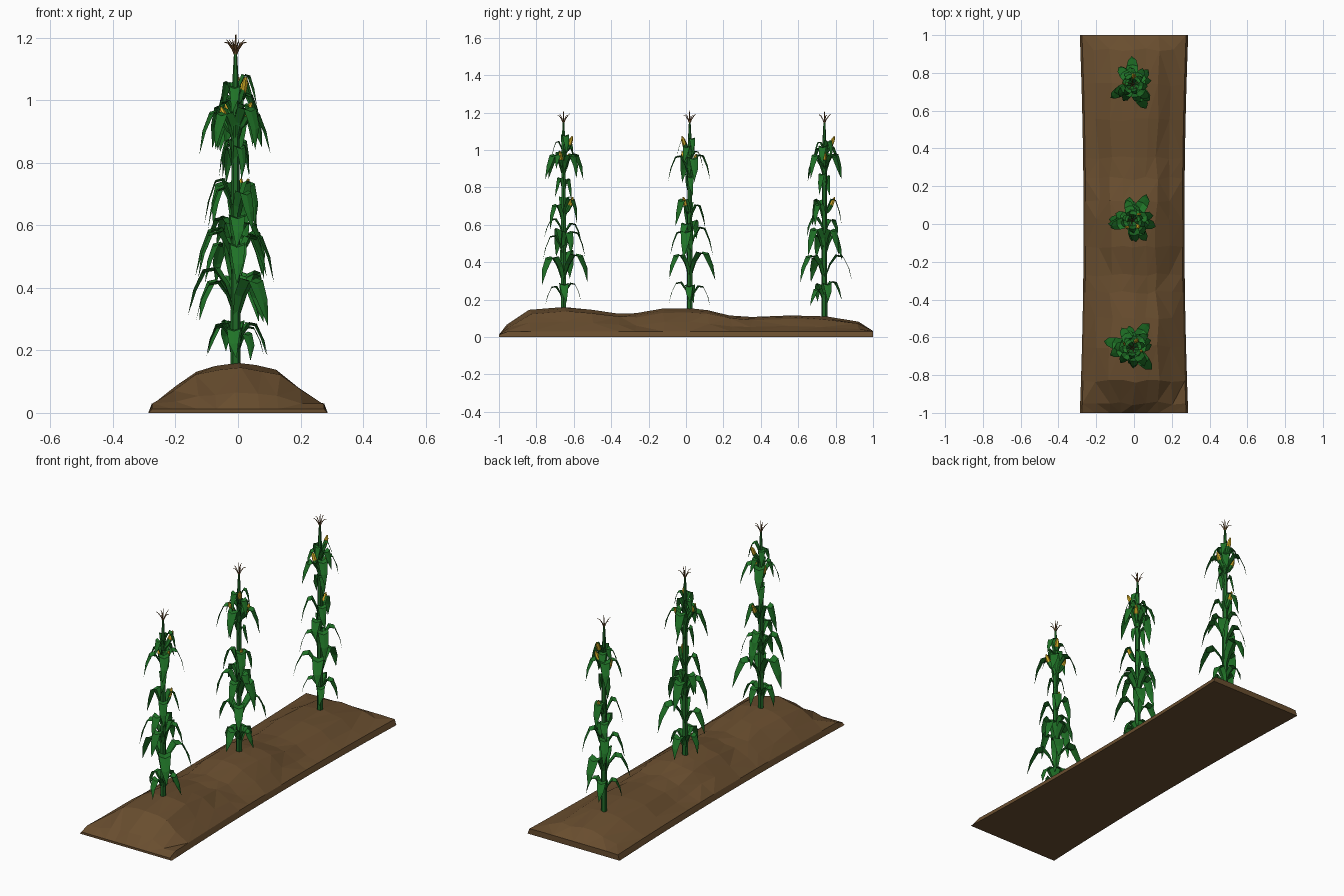
import bpy, bmesh, math, random
from mathutils import Vector, Matrix

if "Cube" in bpy.data.objects:
    bpy.data.objects.remove(bpy.data.objects["Cube"])

random.seed(4)


def material(name, rgb):
    m = bpy.data.materials.new(name)
    m.diffuse_color = (*rgb, 1)
    m.use_nodes = True
    m.node_tree.nodes["Principled BSDF"].inputs["Base Color"].default_value = m.diffuse_color
    return m


SOIL = material("soil", (0.14, 0.075, 0.028))
GREEN = material("leaf_green", (0.014, 0.17, 0.02))
STEM = material("stalk_green", (0.014, 0.14, 0.02))
YELLOW = material("corn_yellow", (0.62, 0.4, 0.02))
TASSEL = material("tassel_brown", (0.24, 0.12, 0.04))


def finish(bm, name, mat):
    me = bpy.data.meshes.new(name)
    bm.to_mesh(me)
    bm.free()
    me.materials.append(mat)
    ob = bpy.data.objects.new(name, me)
    bpy.context.collection.objects.link(ob)
    return ob


def tube(bm, path, radii, sides=6):
    """Loft polygon rings along a path, with capped ends."""
    rings = []
    for i, (p, r) in enumerate(zip(path, radii)):
        d = path[min(i + 1, len(path) - 1)] - path[max(i - 1, 0)]
        q = d.to_track_quat('Z', 'Y')
        rings.append([bm.verts.new(p + q @ Vector((r * math.cos(a), r * math.sin(a), 0)))
                      for a in [math.tau * k / sides for k in range(sides)]])
    for a, b in zip(rings, rings[1:]):
        for k in range(sides):
            bm.faces.new((a[k], a[(k + 1) % sides], b[(k + 1) % sides], b[k]))
    bm.faces.new(rings[0][::-1])
    bm.faces.new(rings[-1])


def leaf(bm, base, az, size, lift, reach):
    """Arched leaf folded along its midrib: out, up, then drooping."""
    # reach, height, half width
    arc = [(0.006, 0.0, .012), (.025, .05, .022), (.053, .088, .028),
           (.082, .083, .026), (.106, .035, .019), (.118, -.02, 0)]
    m = Matrix.Translation(base) @ Matrix.Rotation(az, 4, 'Z')
    rows = []
    for x, z, w in arc:
        x, z, w = x * size * reach, z * size * lift, w * size
        if w == 0:
            rows.append([bm.verts.new(m @ Vector((x, random.uniform(-.012, .012), z)))])
        else:
            rows.append([bm.verts.new(m @ Vector((x - .25 * abs(s) * w, s * w, z + .35 * abs(s) * w)))
                         for s in (-1, 0, 1)])
    for a, b in zip(rows, rows[1:]):
        for k in (0, 1):
            if len(b) == 3:
                bm.faces.new((a[k], b[k], b[k + 1], a[k + 1]))
            else:
                bm.faces.new((a[k], b[0], a[k + 1]))


# Soil ridge: cross profile swept along y with uneven height
spine = [(-1, .012), (-.95, .065), (-.83, .145), (-.65, .16), (-.5, .145), (-.36, .125),
         (-.27, .127), (-.12, .152), (.02, .153), (.12, .143), (.24, .115), (.35, .107),
         (.55, .115), (.74, .11), (.92, .082), (1, .032)]
cross = [(-1, 0), (-.96, .2), (-.72, .51), (-.45, .85), (-.24, .93), (0, 1),
         (.24, .93), (.45, .85), (.72, .51), (.96, .2), (1, 0)]
bm = bmesh.new()
rows = []
for i, (y, h) in enumerate(spine):
    half = .267 + .02 * y * y
    inner = 0 < i < len(spine) - 1
    row = []
    for x, f in cross:
        z = h * f
        if abs(x) == .96:
            z = min(.03, h)
        elif not inner and f:
            z = h
        j = .01 if inner and abs(x) < .9 else 0
        z += random.uniform(-.5, .4) * j if abs(x) > .1 else 0
        row.append(bm.verts.new((x * half + random.uniform(-j, j), y + random.uniform(-j, j), z)))
    rows.append(row)
n = len(cross)
for a, b in zip(rows, rows[1:]):
    for k in range(n - 1):
        bm.faces.new((a[k], a[k + 1], b[k + 1], b[k]))
    bm.faces.new((a[n - 1], a[0], b[0], b[n - 1]))
bm.faces.new(rows[0])
bm.faces.new(rows[-1][::-1])
bmesh.ops.triangulate(bm, faces=[f for f in bm.faces if len(f.verts) == 4])
bmesh.ops.recalc_face_normals(bm, faces=bm.faces)
finish(bm, "soil_mound", SOIL)

# Leaf tiers: base height, number of leaves, start angle, size, lift, reach
tiers = [(.20, 4, 10, .9, 1.0, .95), (.325, 3, 55, 1.1, 1.1, 1.1),
         (.45, 4, 20, 1.0, 1.25, 1.0), (.54, 2, 100, .85, 1.0, .95),
         (.62, 3, 65, .95, 1.3, .85), (.77, 2, 130, .75, 1.4, .6),
         (.865, 4, 35, .95, 1.2, 1.0),
         (.93, 3, 80, .75, 1.1, .85), (.985, 3, 15, .68, 1.2, .8)]
# Ears: height, angle
ears = [(.70, 70), (.945, -20), (.93, 150), (1.025, 60)]


def plant(tag, x, y, turn):
    parts = []
    # Stalk with swollen joints
    bm = bmesh.new()
    zs = [.08, .2, .36, .5, .66, .86, 1.0, 1.08, 1.15]
    tube(bm, [Vector((0, 0, z)) for z in zs],
         [.016, .016, .015, .015, .014, .013, .012, .009, .005])
    parts.append(finish(bm, "stalk_" + tag, STEM))
    # Leaves
    bm = bmesh.new()
    for z, count, start, size, lift, reach in tiers:
        for k in range(count):
            az = math.radians(start + 360 * k / count + random.uniform(-16, 16))
            leaf(bm, Vector((0, 0, z + random.uniform(-.022, .015))), az,
                 size * random.uniform(.88, 1.1), lift, reach)
    parts.append(finish(bm, "leaves_" + tag, GREEN))
    # Ears wrapped in husks
    cob, husk = bmesh.new(), bmesh.new()
    for z, deg in ears:
        a = math.radians(deg)
        out = Vector((math.cos(a), math.sin(a), 0))
        d = (out * .4 + Vector((0, 0, 1))).normalized()
        p = out * .035 + Vector((0, 0, z))
        tube(cob, [p + d * t for t in (-.01, .01, .034, .052)], [.009, .012, .010, .003])
        tube(husk, [p + d * t - out * .015 * s for t, s in ((-.05, 1), (-.025, .3), (.005, 0))],
             [.004, .012, .013])
    for b in (cob, husk):
        bmesh.ops.recalc_face_normals(b, faces=b.faces)
    parts.append(finish(cob, "cobs_" + tag, YELLOW))
    parts.append(finish(husk, "husks_" + tag, GREEN))
    # Tassel sprigs
    bm = bmesh.new()
    tube(bm, [Vector((0, 0, 1.14)), Vector((0, 0, 1.18)), Vector((.002, 0, 1.21))],
         [.004, .003, .001], 4)
    for k in range(5):
        a = math.tau * k / 5
        o = Vector((math.cos(a), math.sin(a), 0))
        tip = 1.185 + .008 * (k % 2)
        tube(bm, [o * r + Vector((0, 0, z)) for r, z in
                  ((0, 1.14), (.01, 1.163), (.023, 1.182), (.036, tip))],
             [.003, .0025, .002, .001], 4)
    parts.append(finish(bm, "tassel_" + tag, TASSEL))
    for ob in parts:
        ob.location = (x, y, 0)
        ob.rotation_euler.z = math.radians(turn)


plant("front", -.008, -.655, 0)
plant("middle", -.008, .02, 250)
plant("back", -.008, .74, 20)
